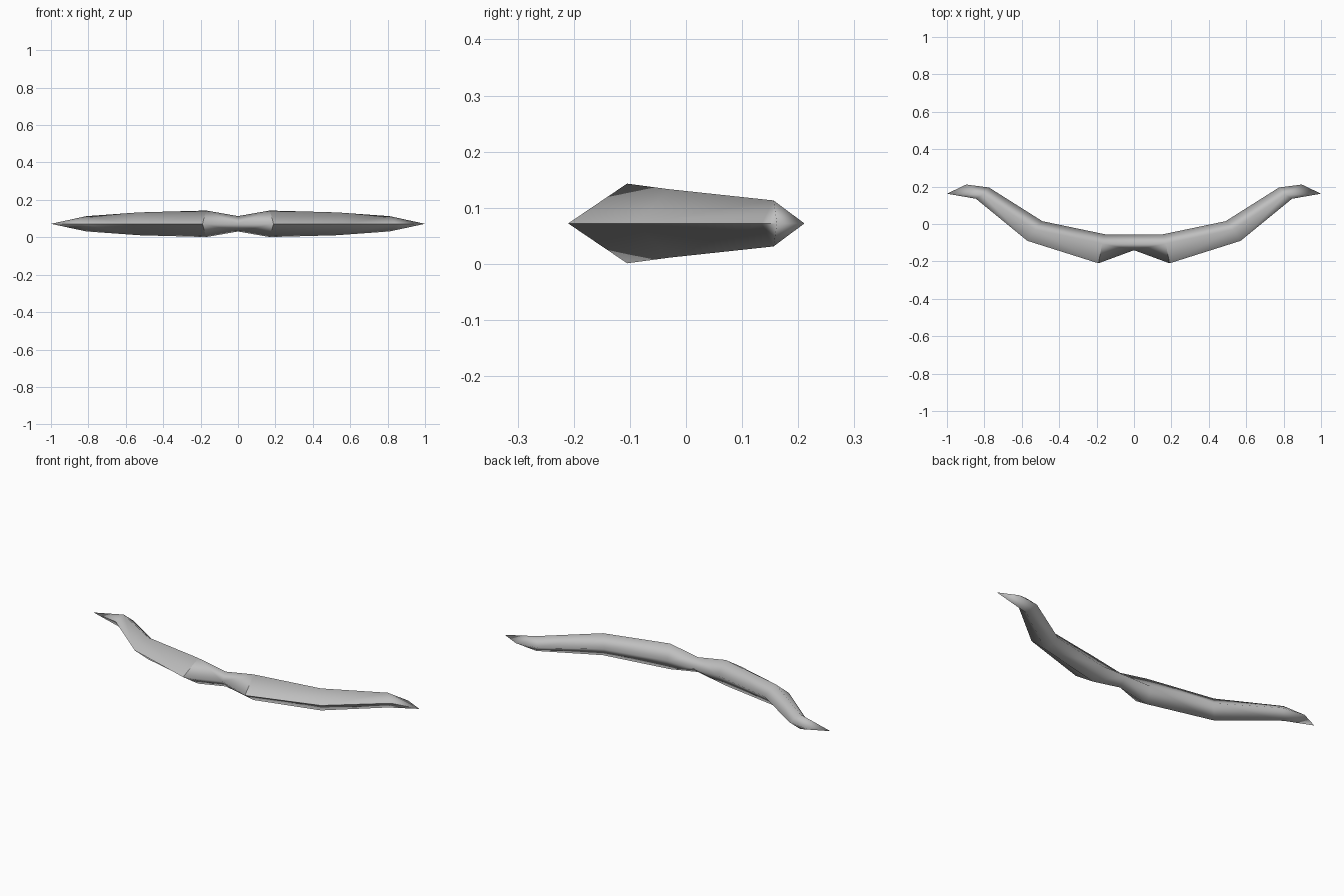
import bpy, bmesh
from mathutils import Matrix

cube = bpy.data.objects.get("Cube")
if cube:
    bpy.data.objects.remove(cube)

MID = 0.072  # height of the symmetry plane

# One plain grey surface
grey = bpy.data.materials.new("plain_grey")
grey.use_nodes = True
colour = (0.52, 0.52, 0.52, 1)
grey.diffuse_color = colour
grey.node_tree.nodes["Principled BSDF"].inputs["Base Color"].default_value = colour

# Diamond sections from grip to arm end: front xy, ridge xy, back xy, half height
sections = [
    ((0, -0.14), (0, -0.105), (0, -0.055), 0.041),
    ((0.19, -0.21), (0.17, -0.105), (0.155, -0.055), 0.071),
    ((0.57, -0.09), (0.53, -0.03), (0.49, 0.015), 0.061),
    ((0.845, 0.135), (0.81, 0.156), (0.775, 0.195), 0.041),
]

bm = bmesh.new()


def point(xy, lift=0):
    return bm.verts.new((xy[0], xy[1], MID + lift))


rings = [(point(f), point(r, h), point(b), point(r, -h)) for f, r, b, h in sections]

# Grip half and arm: loft between the diamonds
for a, b in zip(rings, rings[1:]):
    for i in range(4):
        j = (i + 1) % 4
        bm.faces.new((a[i], b[i], b[j], a[j]))

# Flattened end with a point and a rear barb
tip, barb = point((1, 0.162)), point((0.897, 0.211))
front, top, back, bottom = rings[-1]
for ridge in (top, bottom):
    for tri in ((front, tip, ridge), (ridge, tip, barb), (ridge, barb, back)):
        bm.faces.new(tri)

for face in bm.faces:
    face.smooth = True

# Sharp leading edge along the arm, and sharp shoulders beside the grip
leading = [r[0] for r in rings[1:]] + [tip]
shoulder = rings[1]
creases = list(zip(leading, leading[1:]))
creases += [(shoulder[0], shoulder[1]), (shoulder[0], shoulder[3])]
for a, b in creases:
    bm.edges.get((a, b)).smooth = False

# Other arm
bmesh.ops.mirror(bm, geom=bm.verts[:] + bm.edges[:] + bm.faces[:],
                 matrix=Matrix.Identity(4), axis='X', merge_dist=0.0001)
bmesh.ops.remove_doubles(bm, verts=bm.verts[:], dist=0.0001)
bmesh.ops.recalc_face_normals(bm, faces=bm.faces[:])

mesh = bpy.data.meshes.new("curved_blade")
bm.to_mesh(mesh)
bm.free()
mesh.materials.append(grey)
blade = bpy.data.objects.new("curved_blade", mesh)
bpy.context.collection.objects.link(blade)
